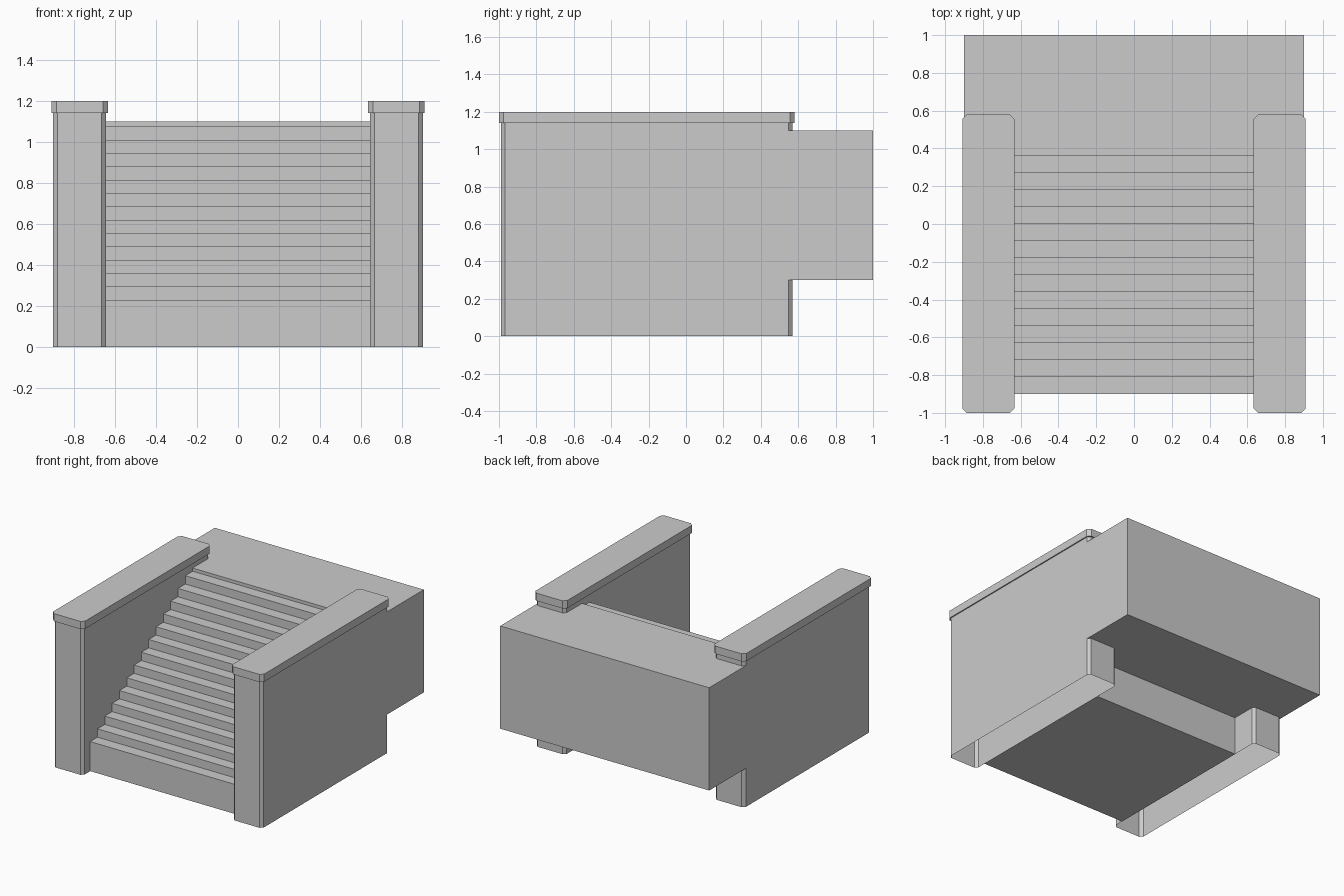
import bpy, bmesh

if "Cube" in bpy.data.objects:
    bpy.data.objects.remove(bpy.data.objects["Cube"])


def extrude_profile(name, points, vec, cap_start=True):
    """Extrude a closed outline along vec; the starting end may be left open."""
    bm = bmesh.new()
    n = len(points)
    a = [bm.verts.new(p) for p in points]
    b = [bm.verts.new([p[i] + vec[i] for i in range(3)]) for p in points]
    for i in range(n):
        j = (i + 1) % n
        bm.faces.new((a[i], a[j], b[j], b[i]))
    bm.faces.new(b)
    if cap_start:
        bm.faces.new(a[::-1])
    bmesh.ops.recalc_face_normals(bm, faces=bm.faces)
    mesh = bpy.data.meshes.new(name)
    bm.to_mesh(mesh)
    bm.free()
    obj = bpy.data.objects.new(name, mesh)
    bpy.context.collection.objects.link(obj)
    return obj


def chamfered(x0, x1, y0, y1, c, z):
    """Rectangle outline with cut corners."""
    return [(x0 + c, y0, z), (x1 - c, y0, z), (x1, y0 + c, z), (x1, y1 - c, z),
            (x1 - c, y1, z), (x0 + c, y1, z), (x0, y1 - c, z), (x0, y0 + c, z)]


def mirror_x(obj):
    mod = obj.modifiers.new("mirror", 'MIRROR')
    mod.use_axis[0] = True


# Stair flight: stepped side profile
W, RUN, RISE, FIRST, STEPS = 0.644, 0.09, 0.065, 0.23, 14
y0 = -0.9
profile = [(-W, y0, 0)]
for k in range(STEPS):
    z = FIRST + RISE * k
    profile += [(-W, y0 + RUN * k, z), (-W, y0 + RUN * (k + 1), z)]
profile.append((-W, y0 + RUN * STEPS, 0))
extrude_profile("stair_flight", profile, (2 * W, 0, 0))

# Landing block at the top of the stairs, raised underneath
extrude_profile("landing", [(-0.9, 0.36, 0.3), (0.9, 0.36, 0.3),
                            (0.9, 1.0, 0.3), (-0.9, 1.0, 0.3)], (0, 0, 0.8))

# Side walls (open underneath) and their overhanging caps
mirror_x(extrude_profile("side_walls", chamfered(0.643, 0.9, -0.99, 0.57, 0.021, 0),
                         (0, 0, 1.14), cap_start=False))
mirror_x(extrude_profile("wall_caps", chamfered(0.633, 0.909, -1.0, 0.58, 0.024, 1.14),
                         (0, 0, 0.06)))
